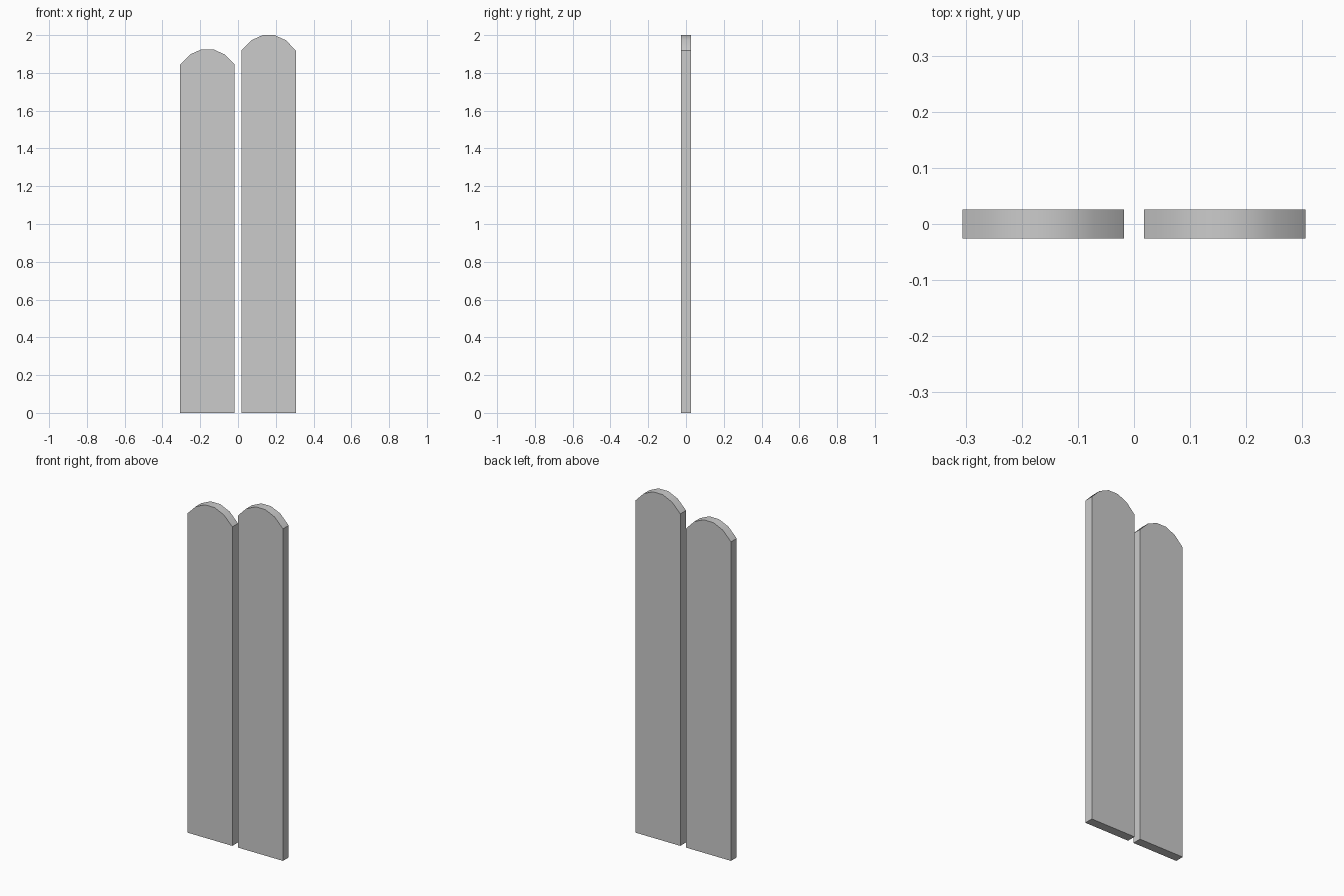
import bpy
import bmesh

if "Cube" in bpy.data.objects:
    bpy.data.objects.remove(bpy.data.objects["Cube"])

HALF_W, HALF_T = 0.144, 0.026
CENTRE_X = 0.162
# Half of the rounded top: distance from plank centre, drop below the crown
ARC = [(0.031, 0.0), (0.091, 0.027), (HALF_W, 0.081)]


def make_plank(name, x, height):
    # Board outline with an arched top, extruded through its thickness
    right = [(dx, height - drop) for dx, drop in reversed(ARC)]
    left = [(-dx, height - drop) for dx, drop in ARC]
    outline = [(-HALF_W, 0), (HALF_W, 0)] + right + left
    bm = bmesh.new()
    face = bm.faces.new([bm.verts.new((px, -HALF_T, pz)) for px, pz in outline])
    result = bmesh.ops.extrude_face_region(bm, geom=[face])
    verts = [v for v in result["geom"] if isinstance(v, bmesh.types.BMVert)]
    bmesh.ops.translate(bm, vec=(0, 2 * HALF_T, 0), verts=verts)
    bmesh.ops.recalc_face_normals(bm, faces=bm.faces)
    mesh = bpy.data.meshes.new(name)
    bm.to_mesh(mesh)
    bm.free()
    plank = bpy.data.objects.new(name, mesh)
    plank.location.x = x
    bpy.context.collection.objects.link(plank)
    # Smooth arch, crisp board edges
    bpy.ops.object.select_all(action='DESELECT')
    plank.select_set(True)
    bpy.context.view_layer.objects.active = plank
    bpy.ops.object.shade_smooth_by_angle(angle=0.5236)


# Two fence planks: shorter on the left, taller on the right
make_plank("short_plank", -CENTRE_X, 1.925)
make_plank("tall_plank", CENTRE_X, 2.0)
